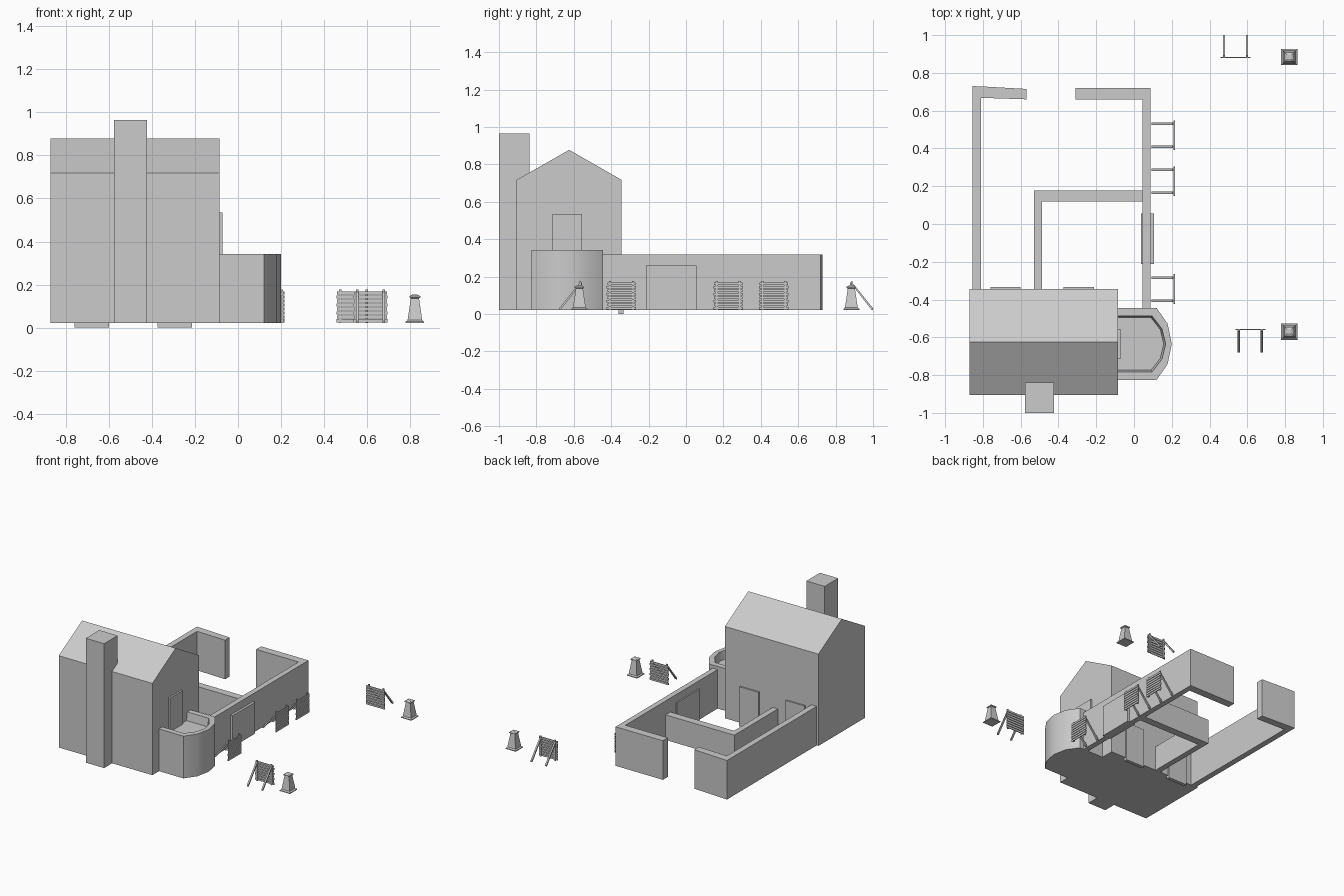
import bpy, bmesh
from math import pi
from mathutils import Matrix, Vector

if "Cube" in bpy.data.objects:
    bpy.data.objects.remove(bpy.data.objects["Cube"])

G = 0.022  # height of the building base


def finish(bm, name, smooth=None):
    bmesh.ops.recalc_face_normals(bm, faces=bm.faces)
    me = bpy.data.meshes.new(name)
    bm.to_mesh(me)
    bm.free()
    ob = bpy.data.objects.new(name, me)
    bpy.context.collection.objects.link(ob)
    if smooth:
        bpy.ops.object.select_all(action='DESELECT')
        ob.select_set(True)
        bpy.context.view_layer.objects.active = ob
        bpy.ops.object.shade_smooth_by_angle(angle=smooth)
    return ob


def add_box(bm, x, y, z):
    size = Matrix.Diagonal((x[1] - x[0], y[1] - y[0], z[1] - z[0], 1))
    mid = Matrix.Translation((sum(x) / 2, sum(y) / 2, sum(z) / 2))
    bmesh.ops.create_cube(bm, size=1, matrix=mid @ size)


def box(name, x, y, z):
    bm = bmesh.new()
    add_box(bm, x, y, z)
    return finish(bm, name)


def loft(name, rings, smooth=None):
    """Skin a list of equal-length 3D rings and cap both ends."""
    bm = bmesh.new()
    vs = [[bm.verts.new(p) for p in r] for r in rings]
    n = len(rings[0])
    for a, b in zip(vs, vs[1:]):
        for i in range(n):
            bm.faces.new((a[i], a[(i + 1) % n], b[(i + 1) % n], b[i]))
    bm.faces.new(vs[0][::-1])
    bm.faces.new(vs[-1])
    return finish(bm, name, smooth)


def prism(name, pts, z0, z1):
    return loft(name, [[(x, y, z) for x, y in pts] for z in (z0, z1)])


# gabled house and chimney
gable = [(-0.905, G), (-0.345, G), (-0.345, 0.718), (-0.625, 0.878), (-0.905, 0.718)]
loft("house", [[(x, y, z) for y, z in gable] for x in (-0.87, -0.085)])
box("chimney", (-0.577, -0.423), (-1.0, -0.838), (G, 0.965))

# doors and gate
box("left_door", (-0.76, -0.60), (-0.36, -0.333), (0, 0.30))
box("right_door", (-0.373, -0.213), (-0.36, -0.333), (0, 0.30))
box("balcony_door", (-0.1, -0.072), (-0.714, -0.557), (0.26, 0.535))
box("yard_gate", (0.036, 0.105), (-0.213, 0.055), (G, 0.26))


# rounded bay with recessed balcony floor
def bay_ring(x0, xc, xm, xt, half, mid, z):
    c = -0.635
    return [(x0, c - half, z), (xc, c - half, z), (xm, c - mid, z), (xt, c, z),
            (xm, c + mid, z), (xc, c + half, z), (x0, c + half, z)]


outer = (-0.10, 0.12, 0.178, 0.20, 0.19, 0.107)
inner = (-0.092, 0.096, 0.148, 0.168, 0.148, 0.08)
floor = (-0.092, 0.09, 0.139, 0.157, 0.139, 0.076)
loft("balcony_bay", [bay_ring(*outer, G), bay_ring(*outer, 0.342),
                     bay_ring(*inner, 0.342), bay_ring(*floor, 0.28)], 0.7)

# yard walls
prism("left_yard_wall", [(-0.855, -0.35), (-0.811, -0.35), (-0.811, 0.668), (-0.57, 0.66),
                         (-0.57, 0.715), (-0.80, 0.728), (-0.855, 0.73)], G, 0.318)
prism("right_yard_wall", [(0.046, -0.46), (0.087, -0.46), (0.087, 0.72), (-0.31, 0.72),
                          (-0.31, 0.66), (0.046, 0.66)], G, 0.318)
prism("inner_yard_wall", [(-0.53, -0.35), (-0.487, -0.35), (-0.487, 0.12), (0.06, 0.12),
                          (0.06, 0.178), (-0.53, 0.178)], G, 0.212)


# slatted screens with raking props; local +y is the propped side
def screen(name, loc, angle):
    bm = bmesh.new()
    for i in range(8):
        z = G + 0.003 + i * 0.0185
        w = 0.079 - 0.003 * (i % 2)
        add_box(bm, (-w, w), (-0.004, 0.002), (z, z + 0.014))
    for s in (-1, 1):
        xs = (s * 0.061 - 0.006, s * 0.061 + 0.006)
        add_box(bm, xs, (0.002, 0.009), (G, 0.178))
        ring = [(0.004, 0.158), (0.004, 0.172), (0.119, G + 0.008), (0.119, G), (0.111, G)]
        a, b = [[bm.verts.new((x, y, z)) for y, z in ring] for x in xs]
        bm.faces.new(a)
        bm.faces.new(b)
        for i in range(5):
            j = (i + 1) % 5
            bm.faces.new((a[i], a[j], b[j], b[i]))
    bm.transform(Matrix.Translation(Vector((*loc, 0))) @ Matrix.Rotation(angle, 4, 'Z'))
    finish(bm, name)


for i, y in enumerate((-0.345, 0.226, 0.47)):
    screen(f"wall_screen_{i + 1}", (0.212, y), pi / 2)
screen("front_screen", (0.616, -0.56), pi)
screen("back_screen", (0.537, 0.882), 0)

# square tapered posts with plinth and cap
for name, y in (("front_post", -0.57), ("back_post", 0.884)):
    profile = [(0.043, G), (0.043, 0.028), (0.034, 0.035), (0.019, 0.136),
               (0.025, 0.140), (0.025, 0.146), (0.011, 0.154)]
    loft(name, [[(0.822 + sx * r, y + sy * r, z)
                 for sx, sy in ((-1, -1), (1, -1), (1, 1), (-1, 1))] for r, z in profile])
